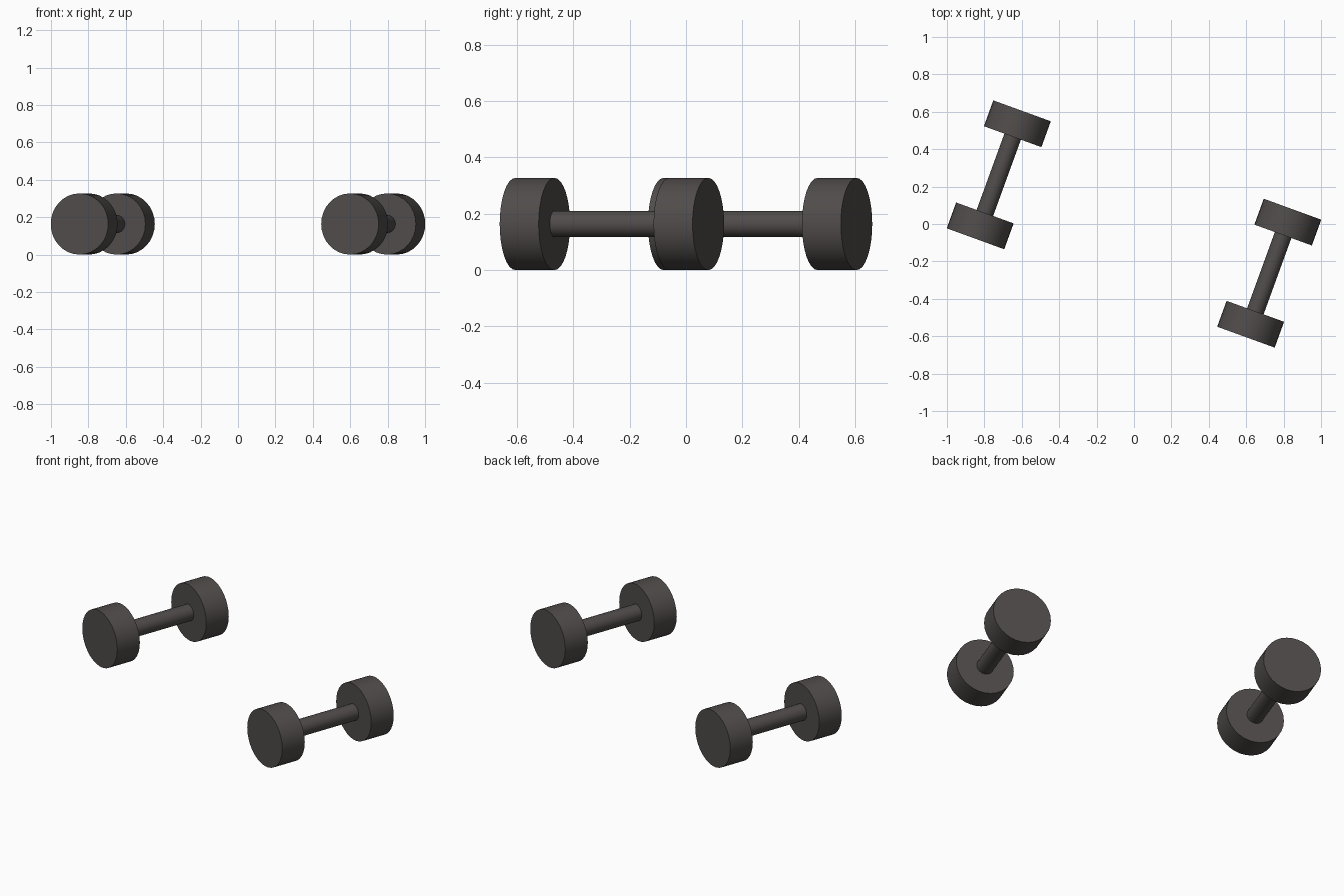
import bpy
from math import radians
from mathutils import Matrix

cube = bpy.data.objects.get("Cube")
if cube:
    bpy.data.objects.remove(cube, do_unlink=True)

iron = bpy.data.materials.new("dark iron")
iron.use_nodes = True
colour = (0.08, 0.072, 0.069, 1)
iron.diffuse_color = colour
iron.node_tree.nodes["Principled BSDF"].inputs["Base Color"].default_value = colour

RADIUS = 0.1635      # weight radius, also the height of the bar axis
HALF = 0.364         # half the dumbbell length
THICK = 0.147        # weight thickness
BAR = 0.047          # handle radius


def cylinder(name, radius, length, offset, placement):
    """Cylinder along the local y axis, moved into place."""
    bpy.ops.mesh.primitive_cylinder_add(vertices=32, radius=radius, depth=length)
    ob = bpy.context.object
    ob.name = name
    ob.matrix_world = (placement @ Matrix.Translation((0, offset, 0))
                       @ Matrix.Rotation(radians(90), 4, 'X'))
    ob.data.materials.append(iron)
    bpy.ops.object.shade_smooth_by_angle(angle=radians(30))


# Two matching dumbbells, turned the same way and set diagonally apart
for side, x, y in (("left", 0.723, -0.263), ("right", -0.723, 0.263)):
    place = Matrix.Translation((x, y, RADIUS)) @ Matrix.Rotation(radians(-20), 4, 'Z')
    cylinder(side + "_handle", BAR, 2 * (HALF - THICK) + 0.02, 0, place)
    for end, sign in (("front", -1), ("back", 1)):
        cylinder(f"{side}_{end}_weight", RADIUS, THICK, sign * (HALF - THICK / 2), place)
